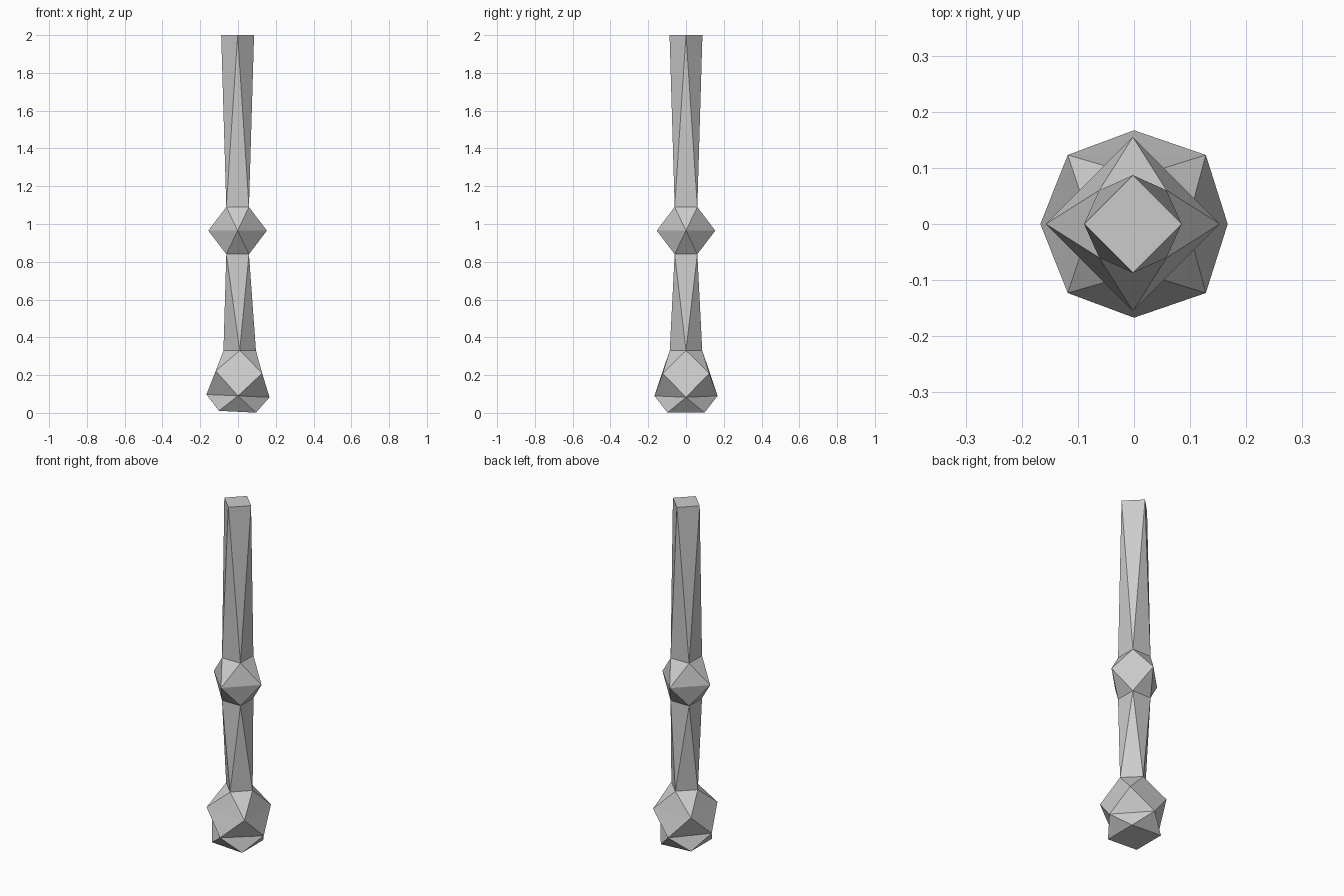
import bpy, bmesh, math

if "Cube" in bpy.data.objects:
    bpy.data.objects.remove(bpy.data.objects["Cube"])

# Plain grey stone
grey = bpy.data.materials.new("stone_grey")
grey.diffuse_color = (0.6, 0.6, 0.6, 1)
grey.use_nodes = True
grey.node_tree.nodes["Principled BSDF"].inputs["Base Color"].default_value = grey.diffuse_color


def stack(name, rings, cap_bottom=False, cap_top=False):
    """Four-sided rings, each twisted 45 degrees from the next, joined by triangles.
    ring = (height, corner radius, turned, x centre, slope along x)"""
    bm = bmesh.new()
    loops = []
    for z, r, turned, cx, slope in rings:
        loop = []
        for i in range(4):
            a = math.pi / 2 * i + (math.pi / 4 if turned else 0)
            x, y = r * math.cos(a), r * math.sin(a)
            loop.append(bm.verts.new((cx + x, y, z + slope * x)))
        loops.append(loop)
    for k in range(len(rings) - 1):
        lo, hi = loops[k], loops[k + 1]
        s = 1 if rings[k][2] else 0      # upper corner following lower corner i
        for i in range(4):
            j = (i + 1) % 4
            bm.faces.new((lo[i], lo[j], hi[(i + s) % 4]))
            bm.faces.new((lo[j], hi[(j + s) % 4], hi[(i + s) % 4]))
    if cap_bottom:
        bm.faces.new(loops[0][::-1])
    if cap_top:
        bm.faces.new(loops[-1])
    bm.normal_update()
    me = bpy.data.meshes.new(name)
    bm.to_mesh(me)
    bm.free()
    me.materials.append(grey)
    ob = bpy.data.objects.new(name, me)
    bpy.context.collection.objects.link(ob)


D = math.sqrt(2)
# Rings shared between neighbouring parts
neck = (0.33, 0.086, False, 0.009, 0)
collar_low = (0.84, 0.06 * D, True, -0.002, 0)
collar_high = (1.09, 0.06 * D, True, -0.002, 0)

# Slightly tilted faceted foot
stack("foot_knob", [(0.006, 0.098 * D, True, -0.003, -0.05),
                    (0.09, 0.167, False, 0, -0.045),
                    (0.216, 0.123 * D, True, 0.005, -0.05),
                    neck], cap_bottom=True)
# Lower shaft
stack("lower_shaft", [neck, collar_low])
# Faceted middle knob
stack("middle_knob", [collar_low, (0.965, 0.155, False, -0.002, 0), collar_high])
# Upper shaft with flat top
stack("upper_shaft", [collar_high, (2.0, 0.087, False, -0.002, 0)], cap_top=True)
